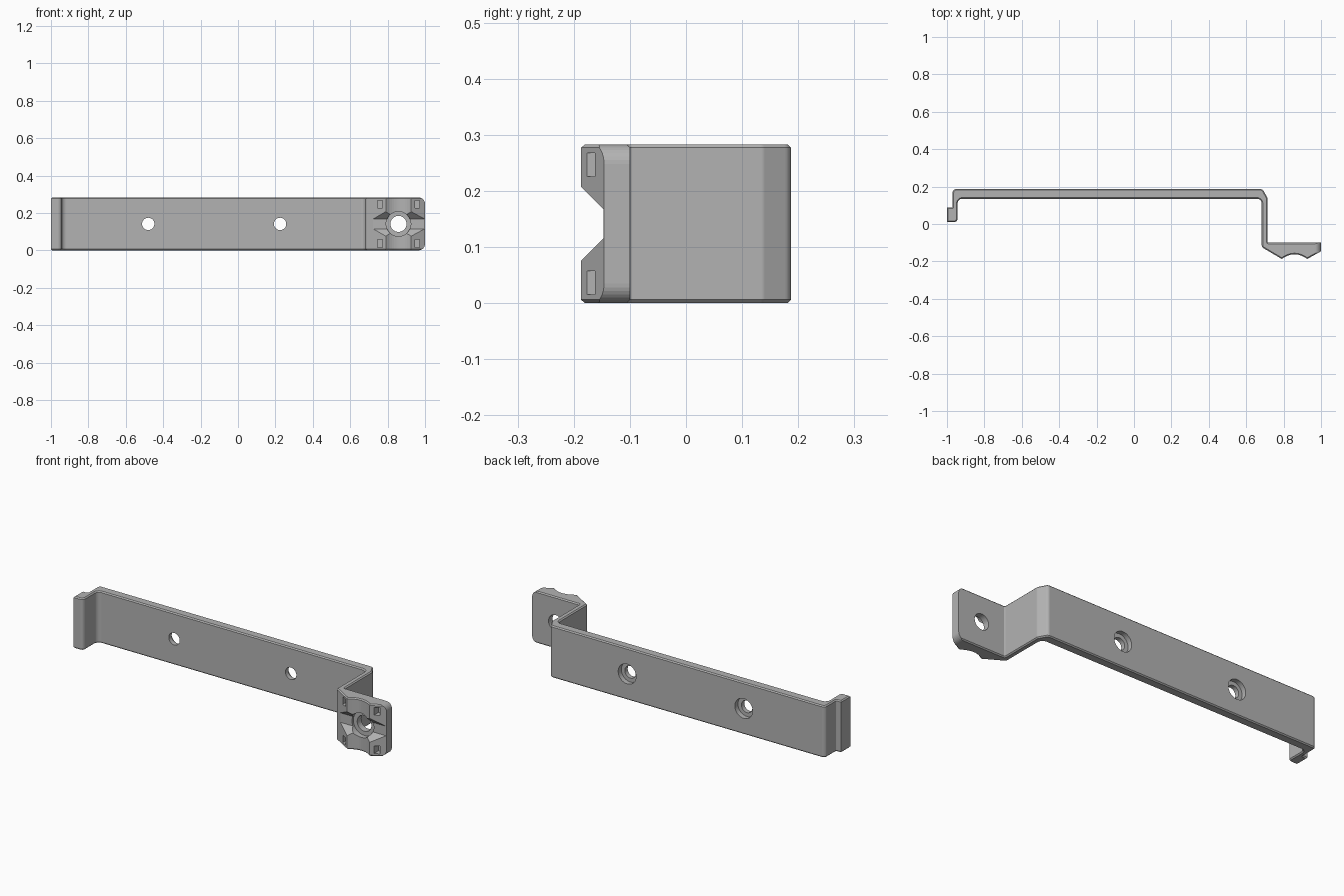
import bpy, bmesh, math
from mathutils import Vector

old = bpy.data.objects.get("Cube")
if old:
    bpy.data.objects.remove(old, do_unlink=True)

HEIGHT = 0.283
MID = HEIGHT / 2
BOLT_X = 0.858

grey = bpy.data.materials.new("Satin grey")
grey.use_nodes = True
colour = (0.45, 0.45, 0.45, 1)
grey.diffuse_color = colour
grey.node_tree.nodes["Principled BSDF"].inputs["Base Color"].default_value = colour


def rounded(corners, steps=8):
    """Outline from (x, y, radius) corners, with tangent arcs."""
    out = []
    for i, (x, y, r) in enumerate(corners):
        p = Vector((x, y))
        if r == 0:
            out.append(p)
            continue
        a = (Vector(corners[i - 1][:2]) - p).normalized()
        b = (Vector(corners[(i + 1) % len(corners)][:2]) - p).normalized()
        half = a.angle(b) / 2
        centre = p + (a + b).normalized() * (r / math.sin(half))
        start = p + a * (r / math.tan(half)) - centre
        end = p + b * (r / math.tan(half)) - centre
        turn = start.angle_signed(end)
        for k in range(steps + 1):
            t = -turn * k / steps
            c, s = math.cos(t), math.sin(t)
            out.append(centre + Vector((c * start.x - s * start.y,
                                        s * start.x + c * start.y)))
    return out


def prism(name, outline, axis, low, high, chamfer=0):
    """Extrude a 2D outline along an axis, with optional chamfered caps."""
    place = {"x": lambda p, d: (d, p[0], p[1]),
             "y": lambda p, d: (p[0], d, p[1]),
             "z": lambda p, d: (p[0], p[1], d)}[axis]
    bm = bmesh.new()
    base = bm.faces.new([bm.verts.new(place(p, low)) for p in outline])
    result = bmesh.ops.extrude_face_region(bm, geom=[base], use_keep_orig=True)
    moved = [g for g in result["geom"] if isinstance(g, bmesh.types.BMVert)]
    bmesh.ops.translate(bm, verts=moved, vec=Vector(place((0, 0), high - low)))
    bmesh.ops.recalc_face_normals(bm, faces=bm.faces)
    if chamfer:
        caps = [e for e in bm.edges
                if abs(e.verts[0].co.z - e.verts[1].co.z) < 1e-6]
        bmesh.ops.bevel(bm, geom=caps, offset=chamfer, segments=1,
                        affect="EDGES", profile=0.5)
    mesh = bpy.data.meshes.new(name)
    bm.to_mesh(mesh)
    bm.free()
    mesh.materials.append(grey)
    obj = bpy.data.objects.new(name, mesh)
    bpy.context.collection.objects.link(obj)
    return obj


def circle(x, z, r, n=48):
    return [(x + r * math.cos(math.tau * i / n), z + r * math.sin(math.tau * i / n))
            for i in range(n)]


# Bent strap: hook, long plate, offset leg and thick foot
scoop = [(BOLT_X + 0.068 * t / 6, -0.162 - 0.025 * (t / 6) ** 2, 0)
         for t in range(-6, 7)]
strap = [(-1, 0.01, 0), (-0.943, 0.01, 0.02), (-0.943, 0.135, 0.025),
         (0.683, 0.135, 0.025), (0.683, -0.124, 0.015)]
strap += scoop
strap += [(1, -0.146, 0), (1, -0.1, 0), (0.715, -0.1, 0.005),
          (0.715, 0.137, 0.015), (0.688, 0.187, 0.02),
          (-0.97, 0.187, 0.02), (-0.97, 0.088, 0.005), (-1, 0.088, 0)]
bracket = prism("mounting_bracket", rounded(strap), "z", 0, HEIGHT, 0.006)

cutters = []

# Counterbored screw holes through the plate
for x in (-0.48, 0.225):
    cutters.append(prism("screw_hole", circle(x, MID, 0.033), "y", 0.1, 0.25))
    cutters.append(prism("screw_counterbore", circle(x, MID, 0.054), "y", 0.16, 0.25))

# V groove across the foot
slope = [(-0.25, 0.128), (-0.147, 0.026), (-0.147, -0.026), (-0.25, -0.128)]
cutters.append(prism("foot_groove", [(y, MID + z) for y, z in slope], "x", 0.6, 1.1))

# Bolt hole and its recess in the foot
cutters.append(prism("bolt_hole", circle(BOLT_X, MID, 0.043), "y", -0.3, 0))
cutters.append(prism("bolt_recess", circle(BOLT_X, MID, 0.066), "y", -0.3, -0.135))

# Four slots and two rounded outer corners on the foot
R = 0.035
for side in (-1, 1):
    for x in (0.759, 0.958):
        w, h, z = 0.013, 0.021, MID + side * 0.105
        box = [(x - w, z - h), (x + w, z - h), (x + w, z + h), (x - w, z + h)]
        cutters.append(prism("foot_slot", box, "y", -0.3, -0.135))
    arc = [(1 - R + R * math.sin(a), MID - R + R * math.cos(a))
           for a in (math.pi / 2 * k / 8 for k in range(9))]
    shape = [(1 - R, MID + R)] + arc + [(1 + R, MID - R), (1 + R, MID + R)]
    cutters.append(prism("corner_cut", [(x, MID + side * z) for x, z in shape],
                         "y", -0.3, 0))

# Apply the cuts and discard the cutters
bpy.context.view_layer.objects.active = bracket
for cutter in cutters:
    cutter.hide_render = True
    cut = bracket.modifiers.new(cutter.name, "BOOLEAN")
    cut.operation = "DIFFERENCE"
    cut.solver = "EXACT"
    cut.object = cutter
    bpy.ops.object.modifier_apply(modifier=cut.name)
    bpy.data.objects.remove(cutter, do_unlink=True)
